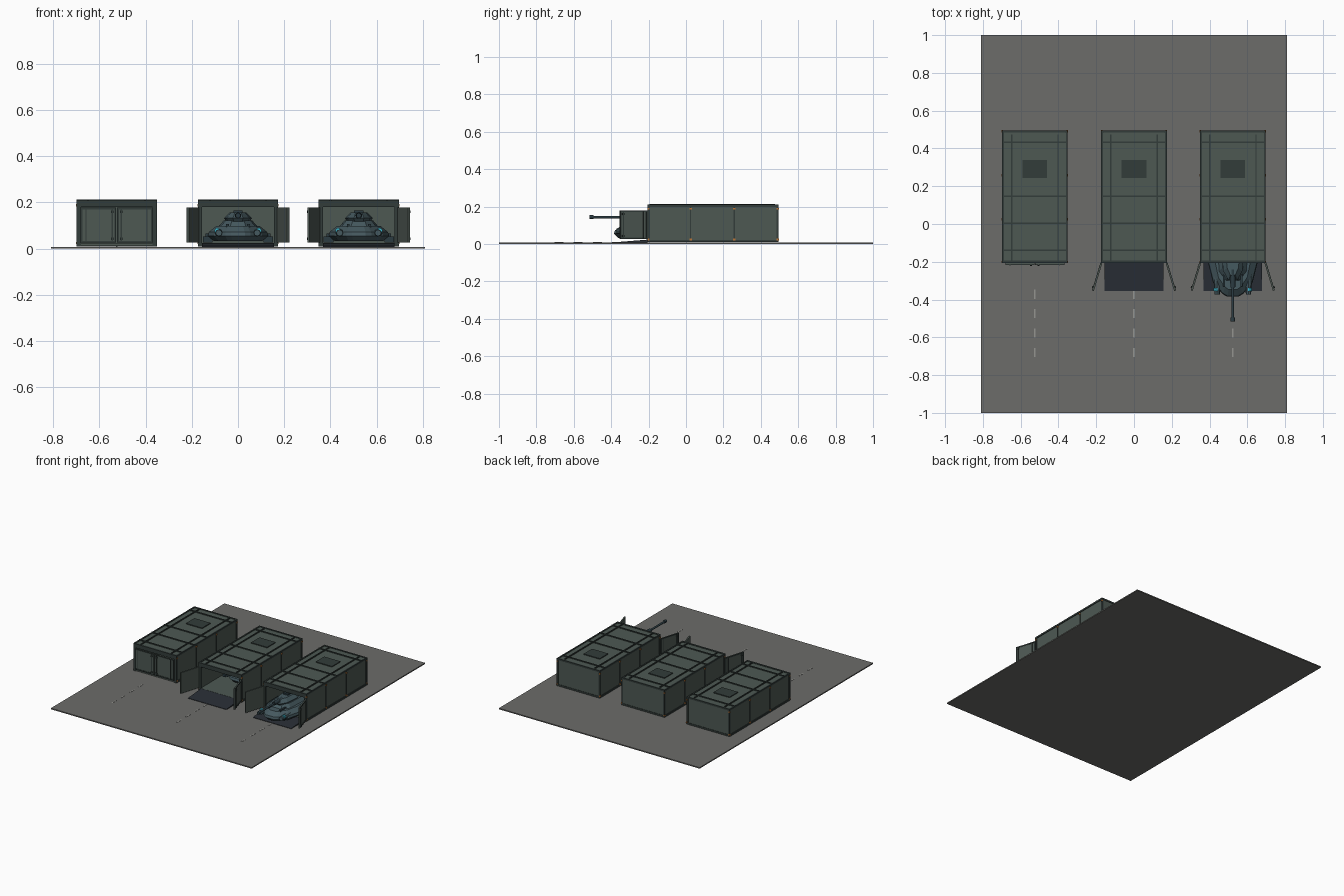
import bpy, bmesh, math
from mathutils import Matrix, Vector

if "Cube" in bpy.data.objects:
    bpy.data.objects.remove(bpy.data.objects["Cube"])


def material(name, rgb):
    m = bpy.data.materials.new(name)
    m.diffuse_color = (*rgb, 1)
    m.use_nodes = True
    m.node_tree.nodes["Principled BSDF"].inputs["Base Color"].default_value = m.diffuse_color
    return m


CONCRETE = material("concrete", (0.15, 0.15, 0.142))
SHELL = material("container_green", (0.075, 0.098, 0.086))
TRIM = material("dark_green", (0.032, 0.045, 0.042))
RAMP = material("ramp_dark", (0.022, 0.028, 0.036))
ORANGE = material("orange", (0.5, 0.18, 0.04))
PAINT = material("line_paint", (0.3, 0.3, 0.28))
ARMOR = material("armor_blue_grey", (0.06, 0.10, 0.115))
DARK = material("armor_dark", (0.025, 0.045, 0.055))
GLOW = material("cyan_light", (0.05, 0.5, 0.65))


def finish(name, bm, mat, matrix=None):
    if matrix:
        bm.transform(matrix)
    bmesh.ops.recalc_face_normals(bm, faces=bm.faces)
    me = bpy.data.meshes.new(name)
    bm.to_mesh(me)
    bm.free()
    me.materials.append(mat)
    ob = bpy.data.objects.new(name, me)
    bpy.context.collection.objects.link(ob)
    return ob


def boxes(name, spans, mat, matrix=None):
    """One object from boxes given as (x0, x1, y0, y1, z0, z1)."""
    bm = bmesh.new()
    for x0, x1, y0, y1, z0, z1 in spans:
        m = Matrix.Translation(((x0 + x1) / 2, (y0 + y1) / 2, (z0 + z1) / 2))
        bmesh.ops.create_cube(bm, size=1, matrix=m @ Matrix.Diagonal((x1 - x0, y1 - y0, z1 - z0, 1)))
    return finish(name, bm, mat, matrix)


def both(spans):
    return spans + [(-b, -a, *rest) for a, b, *rest in spans]


def loft(name, half, rings, mat, matrix, pivot_y):
    """Symmetric plan outline stacked in rings of (z, x scale, y scale)."""
    outline = half + [(-x, y) for x, y in reversed(half)]
    bm = bmesh.new()
    loops = [[bm.verts.new((x * sx, pivot_y + (y - pivot_y) * sy, z)) for x, y in outline]
             for z, sx, sy in rings]
    n = len(outline)
    for a, b in zip(loops, loops[1:]):
        for i in range(n):
            bm.faces.new((a[i], a[(i + 1) % n], b[(i + 1) % n], b[i]))
    bm.faces.new(loops[0])
    bm.faces.new(loops[-1])
    return finish(name, bm, mat, matrix)


def tubes(name, parts, mat, matrix, sides=10):
    """Cylinders along y: (x, z, y0, y1, r0, r1)."""
    bm = bmesh.new()
    for x, z, y0, y1, r0, r1 in parts:
        m = Matrix.Translation((x, (y0 + y1) / 2, z)) @ Matrix.Rotation(-math.pi / 2, 4, 'X')
        bmesh.ops.create_cone(bm, cap_ends=True, segments=sides, radius1=r0, radius2=r1,
                              depth=y1 - y0, matrix=m)
    return finish(name, bm, mat, matrix)


F, B, W = -0.205, 0.495, 0.174      # container front, back, half width
POSTS = [F + 0.004, 0.025, 0.258, B - 0.004]


def container(i, cx, is_open):
    M = Matrix.Translation((cx, 0, 0))
    # Hollow shell
    boxes(f"container_shell_{i}", both([(0.158, 0.169, F + 0.003, B - 0.003, 0.013, 0.204)]) + [
        (-0.158, 0.158, F, B - 0.003, 0.012, 0.024),
        (-0.168, 0.168, F + 0.003, B - 0.003, 0.192, 0.206),
        (-0.158, 0.158, B - 0.014, B - 0.003, 0.02, 0.195)], SHELL, M)
    # Edge frame and side posts
    frame = both([(0.164, W, F, B, 0.010, 0.022), (0.164, W, F, B, 0.198, 0.210),
                  (0.155, W, F - 0.002, F + 0.012, 0.010, 0.208),
                  (0.162, W, B - 0.012, B, 0.010, 0.208)] +
                 [(0.166, 0.173, y - 0.003, y + 0.003, 0.015, 0.205) for y in POSTS[1:3]])
    frame += [(-W, W, F - 0.002, F + 0.012, 0.180, 0.209), (-W, W, B - 0.01, B, 0.198, 0.210),
              (-W, W, B - 0.01, B, 0.010, 0.022)]
    boxes(f"container_frame_{i}", frame, TRIM, M)
    # Roof rails, cross ribs and hatch
    rails = both([(0.119, 0.126, F + 0.01, B - 0.02, 0.204, 0.213)])
    rails += [(-W, W, y - 0.004, y + 0.004, 0.204, 0.212) for y in (-0.14, 0.003, 0.147, 0.433)]
    boxes(f"roof_rails_{i}", rails, TRIM, M)
    boxes(f"roof_hatch_{i}", [(-0.065, 0.065, 0.243, 0.340, 0.204, 0.212)], TRIM, M)
    # Orange corner fittings
    boxes(f"corner_fittings_{i}", both([(0.168, 0.1755, y - 0.006, y + 0.006, z - 0.005, z + 0.005)
                                        for y in POSTS for z in (0.024, 0.188)]), ORANGE, M)
    # Double doors, swung wide or shut
    for side, s in (("left", -1), ("right", 1)):
        u = Vector((0.29 * s, -0.957, 0)) if is_open else Vector((-s, 0, 0))
        v = Vector((0.957 * s, 0.29, 0)) if is_open else Vector((0, -1, 0))
        hinge = Vector((cx + s * (0.168 if is_open else 0.156), F - 0.002, 0))
        D = Matrix.Identity(4)
        for c, col in enumerate((u, v, Vector((0, 0, 1)), hinge)):
            for r in range(3):
                D[r][c] = col[r]
        boxes(f"door_{side}_{i}", [(0, 0.154, 0, 0.007, 0.026, 0.178)], SHELL, D)
        boxes(f"door_trim_{side}_{i}", [
            (0, 0.154, 0.006, 0.010, 0.170, 0.178), (0, 0.154, 0.006, 0.010, 0.026, 0.034),
            (0, 0.008, 0.006, 0.010, 0.026, 0.178), (0.146, 0.154, 0.006, 0.010, 0.026, 0.178),
            (0.134, 0.139, 0.008, 0.013, 0.03, 0.174), (0.022, 0.026, 0.008, 0.012, 0.03, 0.174),
            (0.131, 0.142, 0.006, 0.015, 0.155, 0.165), (0.131, 0.142, 0.006, 0.015, 0.038, 0.048)],
            TRIM, D)
    # Ramp from floor to ground
    if is_open:
        bm = bmesh.new()
        caps = [[bm.verts.new((x, y, z)) for y, z in
                 ((F, 0.008), (F, 0.023), (-0.355, 0.011), (-0.355, 0.008))] for x in (-0.155, 0.155)]
        for c in caps:
            bm.faces.new(c)
        for k in range(4):
            bm.faces.new((caps[0][k], caps[0][k - 1], caps[1][k - 1], caps[1][k]))
        finish(f"ramp_{i}", bm, RAMP, M)


def vehicle(i, cx, dy):
    M = Matrix.Translation((cx, dy, 0))
    # Faceted hull and raised deck
    loft(f"hull_{i}", [(0.03, -0.385), (0.055, -0.37), (0.105, -0.31), (0.13, -0.21),
                       (0.13, 0.03), (0.09, 0.07)],
         [(0.032, 0.8, 0.9), (0.055, 1, 1), (0.072, 0.97, 0.98), (0.098, 0.72, 0.84)], ARMOR, M, -0.15)
    loft(f"deck_{i}", [(0.035, -0.30), (0.075, -0.25), (0.085, -0.05), (0.06, 0.03)],
         [(0.09, 1.05, 1.05), (0.122, 0.72, 0.85)], ARMOR, M, -0.13)
    # Side skids
    boxes(f"skids_{i}", both([(0.11, 0.152, -0.20, 0.05, 0.027, 0.052),
                              (0.115, 0.140, -0.19, 0.03, 0.05, 0.066)]), DARK, M)
    # Front thruster pods with lights, fins on the glacis
    tubes(f"pods_{i}", [(s * 0.083, 0.068, -0.372, -0.22, 0.014, 0.024) for s in (-1, 1)], ARMOR, M, 8)
    tubes(f"pod_lights_{i}", [(s * 0.09, 0.078, -0.355, -0.34, 0.012, 0.012) for s in (-1, 1)], GLOW, M, 8)
    boxes(f"deck_ribs_{i}", both([(0.040, 0.052, -0.33, -0.19, 0.085, 0.106)]), DARK, M)
    # Turret, cupola, mantlet and barrel
    loft(f"turret_{i}", [(0.022, -0.30), (0.05, -0.25), (0.06, -0.15), (0.042, -0.08)],
         [(0.118, 0.85, 0.9), (0.132, 1, 1), (0.156, 0.6, 0.75)], ARMOR, M, -0.18)
    boxes(f"turret_cupola_{i}", [(-0.02, 0.02, -0.2, -0.13, 0.152, 0.166)], DARK, M)
    tubes(f"barrel_{i}", [(0, 0.143, -0.335, -0.24, 0.013, 0.015), (0, 0.143, -0.50, -0.30, 0.007, 0.007),
                          (0, 0.143, -0.515, -0.495, 0.011, 0.011)], DARK, M, 12)


# Ground slab
boxes("ground_slab", [(-0.81, 0.81, -1, 1, 0, 0.008)], CONCRETE)

# Three bays with lane dashes
for i, (cx, is_open) in enumerate(((-0.525, False), (0, True), (0.523, True)), 1):
    container(i, cx, is_open)
    boxes(f"lane_dashes_{i}", [(cx - 0.004, cx + 0.004, y - 0.024, y + 0.024, 0.007, 0.0095)
                               for y in (-0.372, -0.474, -0.577, -0.68)], PAINT)
vehicle(2, 0, 0.35)
vehicle(3, 0.523, 0)
